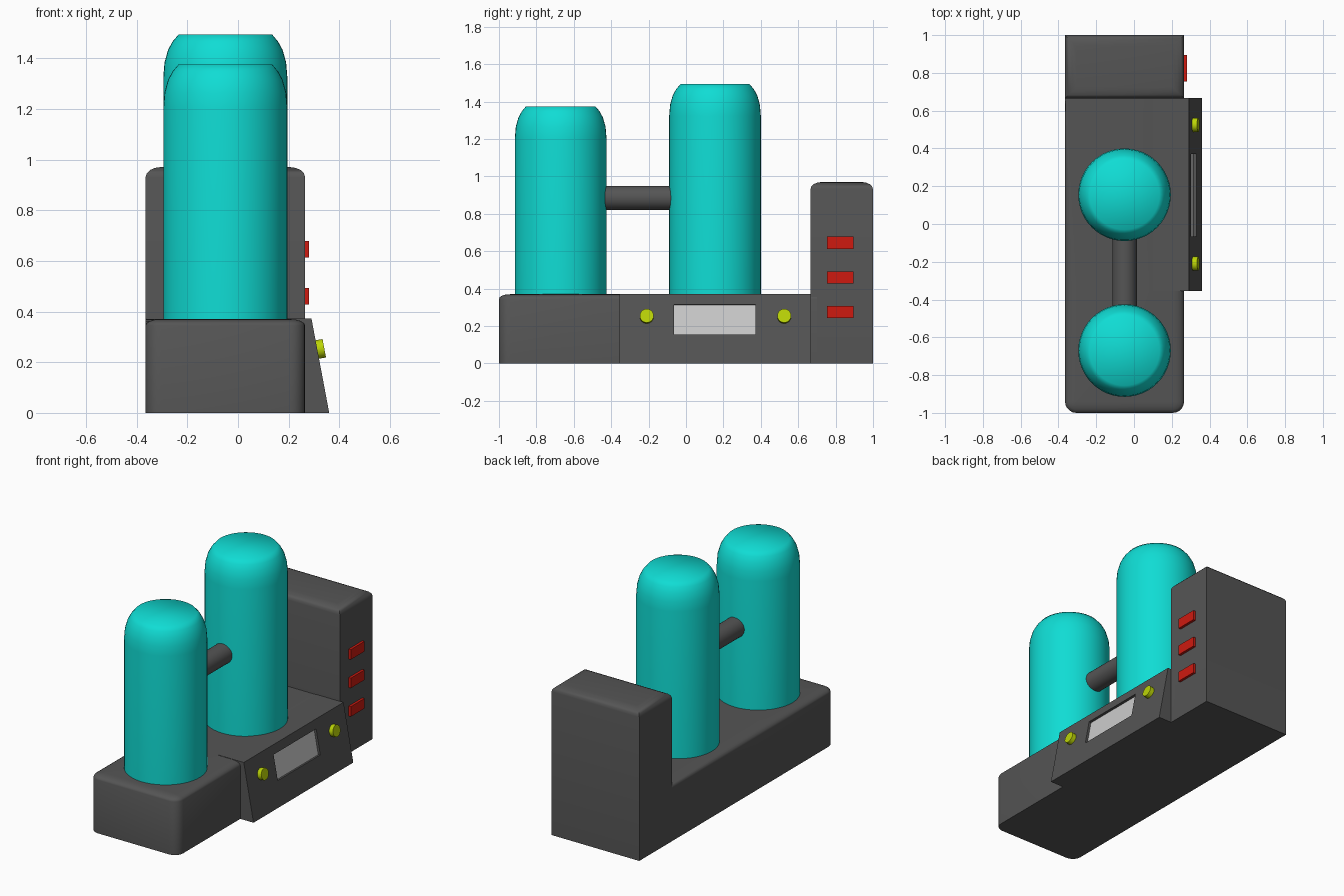
import bpy, bmesh, math
from mathutils import Matrix, Vector

if "Cube" in bpy.data.objects:
    bpy.data.objects.remove(bpy.data.objects["Cube"])


def material(name, rgb):
    m = bpy.data.materials.new(name)
    m.diffuse_color = (*rgb, 1)
    m.use_nodes = True
    m.node_tree.nodes["Principled BSDF"].inputs["Base Color"].default_value = m.diffuse_color
    return m


DARK = material("dark_grey", (0.09, 0.09, 0.09))
TEAL = material("teal", (0.005, 0.72, 0.66))
RED = material("red", (0.62, 0.01, 0.005))
LIME = material("lime", (0.5, 0.66, 0.002))
GLASS = material("light_grey", (0.55, 0.55, 0.55))


def make(name, bm, mat, smooth=None):
    bmesh.ops.recalc_face_normals(bm, faces=bm.faces)
    me = bpy.data.meshes.new(name)
    bm.to_mesh(me)
    bm.free()
    ob = bpy.data.objects.new(name, me)
    bpy.context.collection.objects.link(ob)
    me.materials.append(mat)
    if smooth:
        bpy.ops.object.select_all(action='DESELECT')
        ob.select_set(True)
        bpy.context.view_layer.objects.active = ob
        bpy.ops.object.shade_smooth_by_angle(angle=math.radians(smooth))
    return ob


def loft(name, rings, mat, smooth=None):
    """Skin a stack of closed rings and cap both ends."""
    bm = bmesh.new()
    loops = [[bm.verts.new(p) for p in r] for r in rings]
    n = len(rings[0])
    for a, b in zip(loops, loops[1:]):
        for i in range(n):
            j = (i + 1) % n
            bm.faces.new((a[i], a[j], b[j], b[i]))
    bm.faces.new(loops[0][::-1])
    bm.faces.new(loops[-1])
    return make(name, bm, mat, smooth)


def box(name, size, mat, matrix):
    bm = bmesh.new()
    bmesh.ops.create_cube(bm, size=1, matrix=matrix @ Matrix.Diagonal((*size, 1)))
    return make(name, bm, mat)


def rod(name, r, depth, mat, matrix, segs=32):
    bm = bmesh.new()
    bmesh.ops.create_cone(bm, cap_ends=True, segments=segs, radius1=r, radius2=r,
                          depth=depth, matrix=matrix)
    return make(name, bm, mat, 35)


X0, X1, R = -0.365, 0.265, 0.06
CX = -0.05


def edge_steps(top, height):
    """Levels of a rounded top edge: (z, inset)."""
    angles = [math.radians(a) for a in (0, 22.5, 45, 67.5, 90)]
    return [(0, 0)] + [(top - height + height * math.sin(a), R * (1 - math.cos(a)))
                       for a in angles]


# Base slab: rounded front corners, top rounding fading out towards the rear
def base_ring(z, d):
    pts = [(X0, 0.7, z), (X0, -0.35, z), ]
    pts[1] = (X0 + d, -0.35, z)
    for cx, start in ((X0 + R, 180), (X1 - R, 270)):
        for k in range(6):
            a = math.radians(start + 18 * k)
            pts.append((cx + (R - d * 0.98) * math.cos(a),
                        -1 + R + (R - d * 0.98) * math.sin(a), z))
    return pts + [(X1 - d, -0.35, z), (X1, 0.7, z)]


loft("base", [base_ring(z, d) for z, d in edge_steps(0.37, 0.025)], DARK, 50)

# Rear upright block with a softly rounded top
loft("rear_block", [[(X0 + d, 0.665 + d, z), (X1 - d, 0.665 + d, z),
                     (X1 - d, 1 - d, z), (X0 + d, 1 - d, z)]
                    for z, d in edge_steps(0.97, 0.04)], DARK, 50)

# Sloped control panel on the right side
panel = loft("control_panel", [[(0.1, y, 0), (0.36, y, 0), (0.29, y, 0.372), (0.1, y, 0.372)]
                               for y in (-0.355, 0.667)], DARK)
TILT = math.atan2(0.07, 0.372)


def on_panel(y, z, out=0):
    """Frame on the sloped face with local x pointing outwards."""
    x = 0.36 - 0.07 * z / 0.372
    return (Matrix.Translation((x, y, z)) @ Matrix.Rotation(-TILT, 4, 'Y')
            @ Matrix.Translation((out, 0, 0)))


# Recessed screen
cutter = box("screen_cutter", (0.04, 0.436, 0.163), DARK, on_panel(0.153, 0.235))
cutter.hide_render = True
cutter.hide_viewport = True
cut = panel.modifiers.new("recess", 'BOOLEAN')
cut.operation = 'DIFFERENCE'
cut.solver = 'EXACT'
cut.object = cutter
box("screen", (0.01, 0.436, 0.163), GLASS, on_panel(0.153, 0.235, -0.02))

# Round buttons
for i, y in enumerate((-0.21, 0.525)):
    rod(f"round_button_{i + 1}", 0.037, 0.05, LIME,
        on_panel(y, 0.25, 0.003) @ Matrix.Rotation(math.pi / 2, 4, 'Y'))

# Red indicator lights on the rear block
for i, z in enumerate((0.275, 0.46, 0.645)):
    box(f"indicator_{i + 1}", (0.03, 0.14, 0.065), RED, Matrix.Translation((0.266, 0.825, z)))

# Two tanks with rounded shoulders and flat tops
SHOULDER = ((0.245, -0.17), (0.24, -0.11), (0.226, -0.06), (0.208, -0.027), (0.185, 0))
for name, y, top in (("front_tank", -0.67, 1.375), ("rear_tank", 0.155, 1.493)):
    profile = [(0.245, 0.3)] + [(r, top + dz) for r, dz in SHOULDER]
    loft(name, [[(CX + r * math.cos(k * math.tau / 48), y + r * math.sin(k * math.tau / 48), z)
                 for k in range(48)] for r, z in profile], TEAL, 65)

# Pipe joining the tanks
rod("connecting_pipe", 0.065, 0.5, DARK,
    Matrix.Translation((CX, -0.255, 0.885)) @ Matrix.Rotation(math.pi / 2, 4, 'X'))
